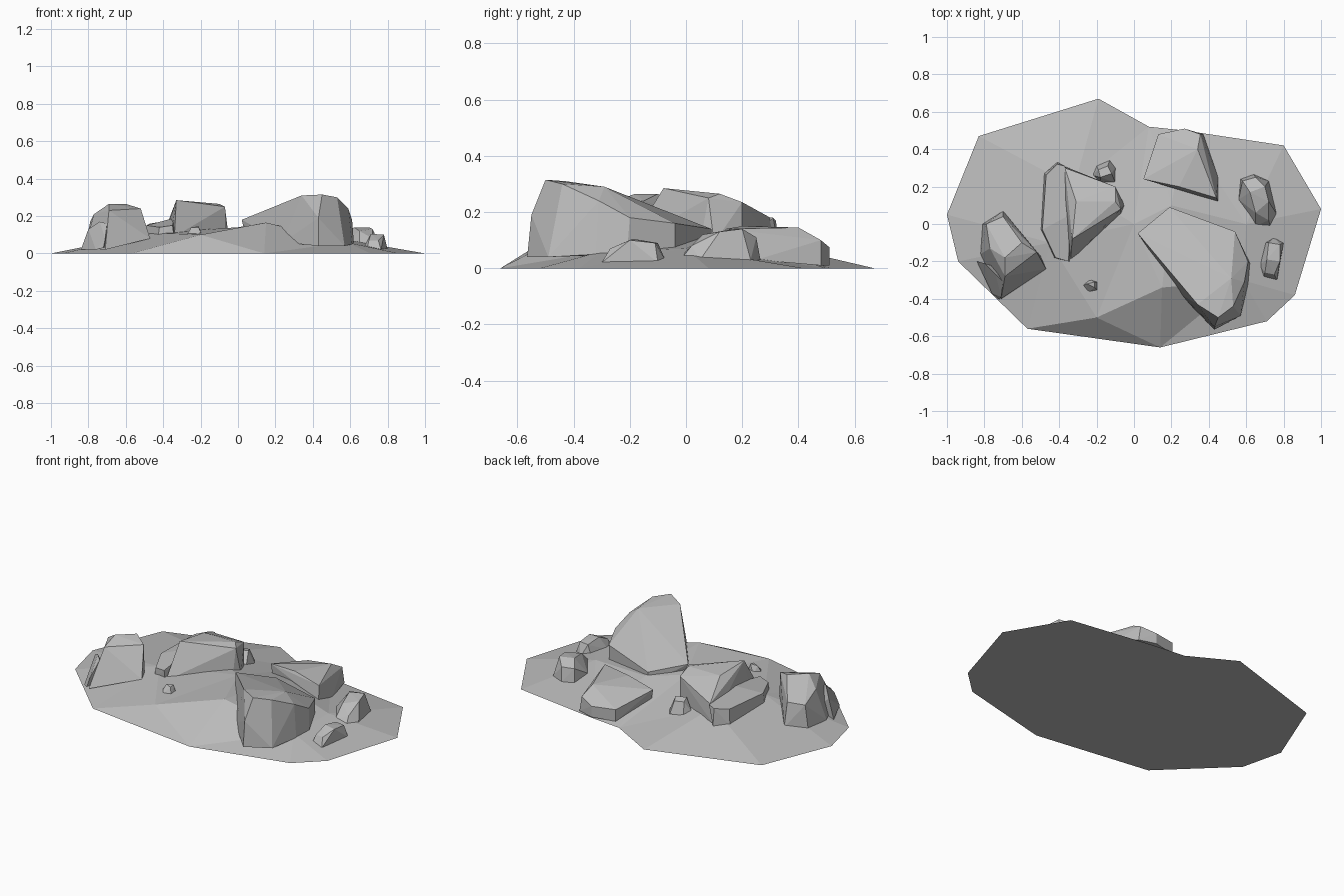
import bpy
import bmesh
from mathutils import Vector
from mathutils.geometry import delaunay_2d_cdt

default_cube = bpy.data.objects.get("Cube")
if default_cube:
    bpy.data.objects.remove(default_cube, do_unlink=True)

# One stone grey for everything
stone = bpy.data.materials.new("stone_grey")
stone.use_nodes = True
stone.diffuse_color = (0.5, 0.5, 0.5, 1)
principled = next(node for node in stone.node_tree.nodes if node.type == "BSDF_PRINCIPLED")
principled.inputs["Base Color"].default_value = stone.diffuse_color
principled.inputs["Roughness"].default_value = 0.9


def finish(name, bm):
    """Turn a bmesh into a flat shaded stone object."""
    bmesh.ops.recalc_face_normals(bm, faces=bm.faces[:])
    mesh = bpy.data.meshes.new(name)
    bm.to_mesh(mesh)
    bm.free()
    mesh.materials.append(stone)
    obj = bpy.data.objects.new(name, mesh)
    bpy.context.collection.objects.link(obj)
    return obj


def rock(name, top, base):
    """Chiselled rock: the hull around its top corners and its base corners."""
    bm = bmesh.new()
    for corner in top + base:
        bm.verts.new(corner)
    hull = bmesh.ops.convex_hull(bm, input=bm.verts[:])
    unused = set(hull["geom_interior"] + hull["geom_unused"])
    loose = [item for item in unused if isinstance(item, bmesh.types.BMVert)]
    bmesh.ops.delete(bm, geom=loose, context="VERTS")
    bmesh.ops.dissolve_limit(bm, angle_limit=0.06, verts=bm.verts[:], edges=bm.edges[:])
    return finish(name, bm)


def mound(name, rim, crown):
    """Low hill: a flat rim on the ground triangulated up to the crown points."""
    points = [Vector((x, y, 0)) for x, y in rim] + [Vector(p) for p in crown]
    count = len(rim)
    edges = [(i, (i + 1) % count) for i in range(count)]
    result = delaunay_2d_cdt([p.xy for p in points], edges, [], 1, 1e-5)
    flat_verts, triangles, sources = result[0], result[2], result[3]
    bm = bmesh.new()
    verts = [bm.verts.new((v.x, v.y, points[source[0]].z))
             for v, source in zip(flat_verts, sources)]
    for triangle in triangles:
        bm.faces.new([verts[i] for i in triangle])
    # Flat underside closing the rim
    border = [edge for edge in bm.edges if edge.is_boundary]
    bmesh.ops.contextual_create(bm, geom=border)
    return finish(name, bm)


# Ground
mound("ground_mound",
      rim=[(-1, .05), (-.83, .47), (-.19, .67), (.08, .52), (.27, .5), (.8, .42),
           (1, .08), (.86, -.38), (.71, -.52), (.14, -.66), (-.57, -.56), (-.94, -.2)],
      crown=[(-.2, -.5, .1), (.15, -.34, .165), (-.45, -.1, .11), (-.32, .2, .11),
             (0, 0, .14), (.2, .1, .12), (.6, 0, .07), (.58, -.3, .06)])

# Tall leaning rock with a long sloping back
rock("tall_rock",
     top=[(.02, -.05, .18), (.19, .09, .14), (.54, -.04, .16), (.61, -.2, .18),
          (.3, -.27, .26), (.26, -.35, .23), (.34, -.43, .31), (.45, -.5, .315),
          (.53, -.44, .3), (.52, -.29, .29), (.59, -.31, .24), (.43, -.55, .19)],
     base=[(.04, -.06, .1), (.19, .09, .07), (.54, -.04, .06), (.62, -.21, .05),
           (.61, -.32, .05), (.57, -.49, .04), (.43, -.565, .04), (.24, -.37, .06)])

# Broad rock with a lower ledge on its outer side
rock("broad_rock",
     top=[(-.33, -.08, .285), (-.31, .12, .265), (-.1, .2, .235), (-.1, .12, .265),
          (-.07, .08, .25), (-.37, .3, .18)],
     base=[(-.05, .1, .09), (-.07, .05, .09), (-.34, -.2, .09), (-.36, -.1, .09),
           (-.4, .32, .08), (-.1, .2, .09)])
rock("broad_rock_ledge",
     top=[(-.47, .26, .16), (-.49, -.03, .15), (-.42, -.18, .14), (-.35, -.2, .15),
          (-.34, .05, .19), (-.41, .32, .17), (-.37, .31, .18)],
     base=[(-.48, .27, .07), (-.5, -.03, .07), (-.43, -.18, .07), (-.34, -.2, .07),
           (-.41, .33, .07), (-.3, .2, .07)])

# Blocky rock and its splinter
rock("blocky_rock",
     top=[(-.69, -.18, .265), (-.6, -.1, .265), (-.52, -.15, .24), (-.69, -.28, .23),
          (-.77, -.13, .21), (-.7, .04, .18), (-.79, 0, .17)],
     base=[(-.7, .07, .04), (-.81, 0, .03), (-.82, -.16, .03), (-.71, -.4, .02),
           (-.47, -.24, .08), (-.5, -.17, .08)])
rock("rock_splinter",
     top=[(-.8, -.21, .13), (-.74, -.27, .17), (-.7, -.31, .16), (-.71, -.39, .08)],
     base=[(-.84, -.2, .02), (-.72, -.405, .03), (-.76, -.37, .02), (-.68, -.25, .04)])

# Flat slab at the back
rock("flat_slab",
     top=[(.05, .24, .13), (.13, .48, .08), (.27, .51, .075), (.24, .2, .15),
          (.34, .4, .145), (.355, .48, .1), (.44, .14, .14)],
     base=[(.06, .24, .07), (.13, .48, .01), (.27, .51, .01), (.37, .48, .01),
           (.45, .25, .03), (.45, .12, .06)])

# Small stones
rock("side_stone",
     top=[(.58, .23, .11), (.65, .25, .11), (.62, .17, .14), (.7, .2, .14),
          (.72, .12, .13), (.65, .06, .12), (.72, .02, .08)],
     base=[(.57, .24, .03), (.64, .265, .03), (.72, .23, .03), (.765, .05, .03),
           (.73, -.02, .03), (.65, -.01, .05), (.56, .13, .05)])
rock("low_stone",
     top=[(.72, -.1, .09), (.78, -.11, .09), (.71, -.19, .105), (.78, -.2, .1),
          (.7, -.26, .07), (.75, -.27, .07)],
     base=[(.75, -.07, .02), (.8, -.1, .02), (.765, -.3, .02), (.69, -.29, .02),
           (.67, -.22, .03), (.7, -.1, .03)])
rock("back_pebble",
     top=[(-.19, .29, .14), (-.14, .31, .14), (-.12, .27, .15), (-.18, .25, .15)],
     base=[(-.225, .26, .07), (-.2, .31, .07), (-.13, .34, .07), (-.1, .3, .07),
           (-.1, .22, .08), (-.18, .22, .08)])
rock("front_pebble",
     top=[(-.25, -.32, .14), (-.21, -.31, .145), (-.21, -.34, .14)],
     base=[(-.28, -.33, .09), (-.25, -.37, .09), (-.19, -.36, .09), (-.19, -.31, .09),
           (-.24, -.295, .09)])
